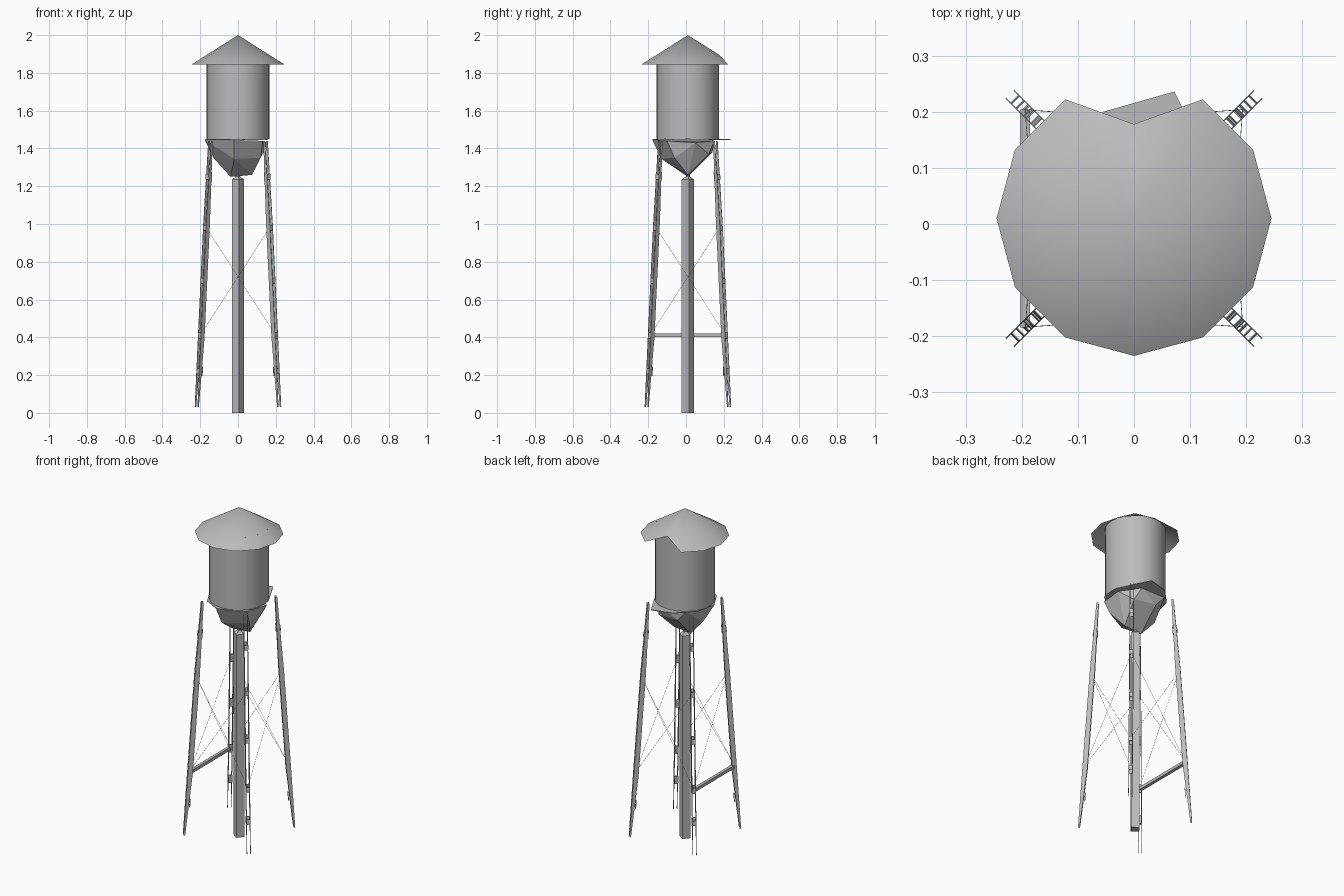
import bpy, bmesh, math
from mathutils import Vector

if "Cube" in bpy.data.objects:
    bpy.data.objects.remove(bpy.data.objects["Cube"])

CY = 0.01  # tower axis offset in y
grey = bpy.data.materials.new("weathered grey")
grey.diffuse_color = (0.5, 0.5, 0.5, 1)
grey.use_nodes = True
grey.node_tree.nodes["Principled BSDF"].inputs["Base Color"].default_value = grey.diffuse_color


def make(name, bm, smooth=None):
    me = bpy.data.meshes.new(name)
    bmesh.ops.recalc_face_normals(bm, faces=bm.faces)
    bm.to_mesh(me)
    bm.free()
    me.materials.append(grey)
    ob = bpy.data.objects.new(name, me)
    bpy.context.collection.objects.link(ob)
    if smooth:
        bpy.context.view_layer.objects.active = ob
        ob.select_set(True)
        bpy.ops.object.shade_smooth_by_angle(angle=math.radians(smooth))
        ob.select_set(False)
    return ob


def ring(bm, r, z, n, start=0.0):
    return [bm.verts.new((r * math.cos(start + math.tau * i / n),
                          CY + r * math.sin(start + math.tau * i / n), z)) for i in range(n)]


def bridge(bm, a, b):
    for i in range(len(a)):
        j = (i + 1) % len(a)
        bm.faces.new((a[i], a[j], b[j], b[i]))


def slab(bm, pts, offset):
    """Flat polygon thickened along an offset vector."""
    a = [bm.verts.new(p) for p in pts]
    b = [bm.verts.new(Vector(p) + Vector(offset)) for p in pts]
    bm.faces.new(a)
    bm.faces.new(b[::-1])
    bridge(bm, a, b)


def rod(bm, p, q, r, n):
    p, q = Vector(p), Vector(q)
    rot = (q - p).to_track_quat('Z', 'Y')
    ends = [[bm.verts.new(c + rot @ Vector((r * math.cos(math.tau * (i + .5) / n),
                                            r * math.sin(math.tau * (i + .5) / n), 0)))
             for i in range(n)] for c in (p, q)]
    bridge(bm, *ends)
    for e in ends:
        bm.faces.new(e)


# Conical roof with one rim corner broken back to the tank wall
bm = bmesh.new()
rim = ring(bm, 0.245, 1.845, 12)
rim[3].co = (0, 0.178, 1.894)
apex = bm.verts.new((0, CY, 2.0))
for i in range(12):
    bm.faces.new((rim[i], rim[(i + 1) % 12], apex))
make("roof", bm, 30)

# Tank wall
bm = bmesh.new()
low, high = ring(bm, 0.166, 1.45, 24), ring(bm, 0.166, 1.892, 24)
bridge(bm, low, high)
bm.faces.new(low)
make("tank", bm, 30)

# Bent walkway plate under the tank
bm = bmesh.new()
plate = [(.072, .236), (.09, .2), (.157, .07), (.155, -.07), (.05, -.155), (-.02, -.178),
         (-.12, -.125), (-.176, -.02), (-.15, .1), (-.055, .2)]
slab(bm, [(x, y, 1.446) for x, y in plate], (0, 0, 0.004))
make("walkway_plate", bm)

# Faceted bowl below the tank
bm = bmesh.new()
bowl = [(-.176, -.02, 1.445), (-.02, -.178, 1.445), (.13, -.1, 1.44), (.157, .05, 1.43),
        (.07, .15, 1.44), (-.1, .14, 1.445),
        (-.13, .02, 1.35), (-.02, -.13, 1.345), (.12, -.06, 1.35), (.1, .12, 1.37), (-.04, .14, 1.38),
        (-.04, .01, 1.25), (.075, .01, 1.26)]
for p in bowl:
    bm.verts.new(p)
bmesh.ops.convex_hull(bm, input=bm.verts)
make("bowl", bm)

# Square riser column with a small tapered neck
bm = bmesh.new()
a0 = math.radians(9)
rings = [ring(bm, r, z, 4, a0) for r, z in ((.033, 0), (.033, 1.235), (.01, 1.252), (.01, 1.27))]
for a, b in zip(rings, rings[1:]):
    bridge(bm, a, b)
bm.faces.new(rings[0])
bm.faces.new(rings[-1])
make("riser_column", bm)


# Legs: twin radial side plates joined by small lacing plates
def leg_r(z):
    return 0.302 - 0.096 * z / 1.44


for name, sx, sy in (("front_left", -1, -1), ("front_right", 1, -1),
                     ("back_left", -1, 1), ("back_right", 1, 1)):
    out = Vector((sx, sy, 0)).normalized()
    side = Vector((-out.y, out.x, 0))
    base = Vector((0, CY, 0))
    bm = bmesh.new()
    outline = [(.013, .03), (.014, .4), (.014, 1.0), (.006, 1.44),
               (-.006, 1.44), (-.014, 1.0), (-.014, .4), (.004, .03)]
    for s in (-1, 1):
        pts = [base + out * (leg_r(z) + d) + side * s * .011 + Vector((0, 0, z))
               for d, z in outline]
        slab(bm, pts, side * -s * .002)
    for z in (.22, .41, .7, .98, 1.25):
        for d, h in ((-.013, .025), (.011, .015)):
            pts = [base + out * (leg_r(z + k) + d) + side * t * .011 + Vector((0, 0, z + k))
                   for t, k in ((-1, -h), (1, -h), (1, h), (-1, h))]
            slab(bm, pts, out * .002)
    make(name + "_leg", bm)


def corner(sx, sy, z):
    h = leg_r(z) / math.sqrt(2)
    return (sx * h, CY + sy * h, z)


# Single strut on the left side
bm = bmesh.new()
rod(bm, corner(-1, -1, .41), corner(-1, 1, .41), .013, 4)
make("side_strut", bm)

# Thin crossed tie rods on all four sides
bm = bmesh.new()
corners = [(-1, -1), (1, -1), (1, 1), (-1, 1)]
for i in range(4):
    a, b = corners[i], corners[(i + 1) % 4]
    for p, q in ((a, b), (b, a)):
        rod(bm, corner(*p, .42), corner(*q, .98), .0008, 3)
make("tie_rods", bm)
